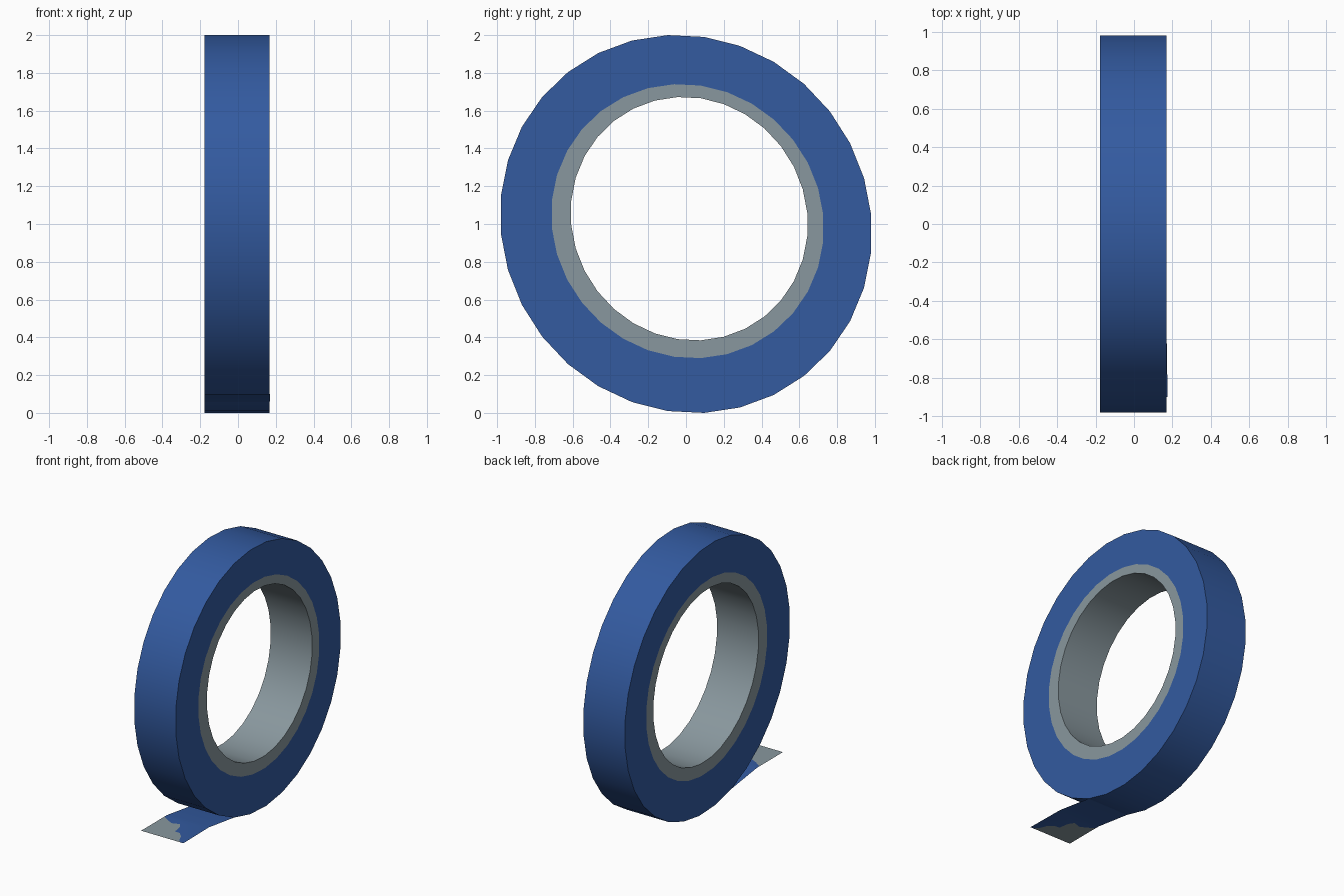
import bpy, bmesh, math

if "Cube" in bpy.data.objects:
    bpy.data.objects.remove(bpy.data.objects["Cube"])

X0, X1 = -0.178, 0.168   # roll width
N = 32                   # sides of the roll
SHEAR = 0.05


def material(name, rgb):
    m = bpy.data.materials.new(name)
    m.diffuse_color = (*rgb, 1)
    m.use_nodes = True
    m.node_tree.nodes["Principled BSDF"].inputs["Base Color"].default_value = m.diffuse_color
    return m


blue = material("tape blue", (0.033, 0.103, 0.352))
grey = material("core grey", (0.250, 0.312, 0.342))


def make_object(name, bm):
    mesh = bpy.data.meshes.new(name)
    bm.to_mesh(mesh)
    bm.free()
    mesh.materials.append(blue)
    mesh.materials.append(grey)
    ob = bpy.data.objects.new(name, mesh)
    bpy.context.collection.objects.link(ob)
    bpy.ops.object.select_all(action='DESELECT')
    ob.select_set(True)
    bpy.context.view_layer.objects.active = ob
    bpy.ops.object.shade_smooth_by_angle(angle=math.radians(30))
    return ob


def roll_point(i, cy, cz, ry, rz):
    a = (i + 0.5) * 2 * math.pi / N
    dy = ry * math.cos(a)
    return cy + dy, cz + rz * math.sin(a) - SHEAR * dy


# Roll: outer rim, tape/core border and hole loops on both sides
OUTER = (0, 1.0, 0.985, 1.0)
BORDER = (0.008, 1.015, 0.722, 0.725)
HOLE = (0.017, 1.028, 0.628, 0.644)
profile = [(X0, OUTER), (X1, OUTER), (X1, BORDER), (X1, HOLE),
           (X0, HOLE), (X0, BORDER)]
strip_colours = [0, 0, 1, 1, 1, 0]
bm = bmesh.new()
loops = [[bm.verts.new((x, *roll_point(i, *c))) for i in range(N)]
         for x, c in profile]
for k, colour in enumerate(strip_colours):
    a, b = loops[k], loops[(k + 1) % len(loops)]
    for i in range(N):
        j = (i + 1) % N
        bm.faces.new((a[i], b[i], b[j], a[j])).material_index = colour
bmesh.ops.recalc_face_normals(bm, faces=bm.faces)
make_object("tape_roll", bm)

# Loose tail: thin sheet leaving the roll, with a ragged grey end
bm = bmesh.new()
start_y, start_z = roll_point(23 - 32, *OUTER)
start_y, start_z = min((roll_point(i, *OUTER) for i in range(N)),
                       key=lambda p: abs(p[0] + 0.286) + p[1])
Z = 0.1
root = [bm.verts.new((x, start_y, start_z)) for x in (X0, X1)]
bend = [bm.verts.new((x, -0.59, Z)) for x in (X0, 0.17)]
ragged = [bm.verts.new((x, y, Z)) for x, y in
          ((X0, -0.62), (-0.12, -0.66), (-0.076, -0.68), (-0.022, -0.66),
           (0.005, -0.70), (0.018, -0.775), (0.06, -0.78), (0.1, -0.82),
           (0.12, -0.87), (0.15, -0.9))]
tip_left = bm.verts.new((X0, -0.9, Z))
tip_right = bm.verts.new((0.175, -0.9, Z))
bm.faces.new((root[0], bend[0], bend[1], root[1]))
bm.faces.new((bend[0], *ragged, tip_right, bend[1]))
bm.faces.new((tip_left, *reversed(ragged))).material_index = 1
for f in bm.faces:
    f.normal_update()
    if f.normal.z < 0:
        f.normal_flip()
make_object("loose_tail", bm)
